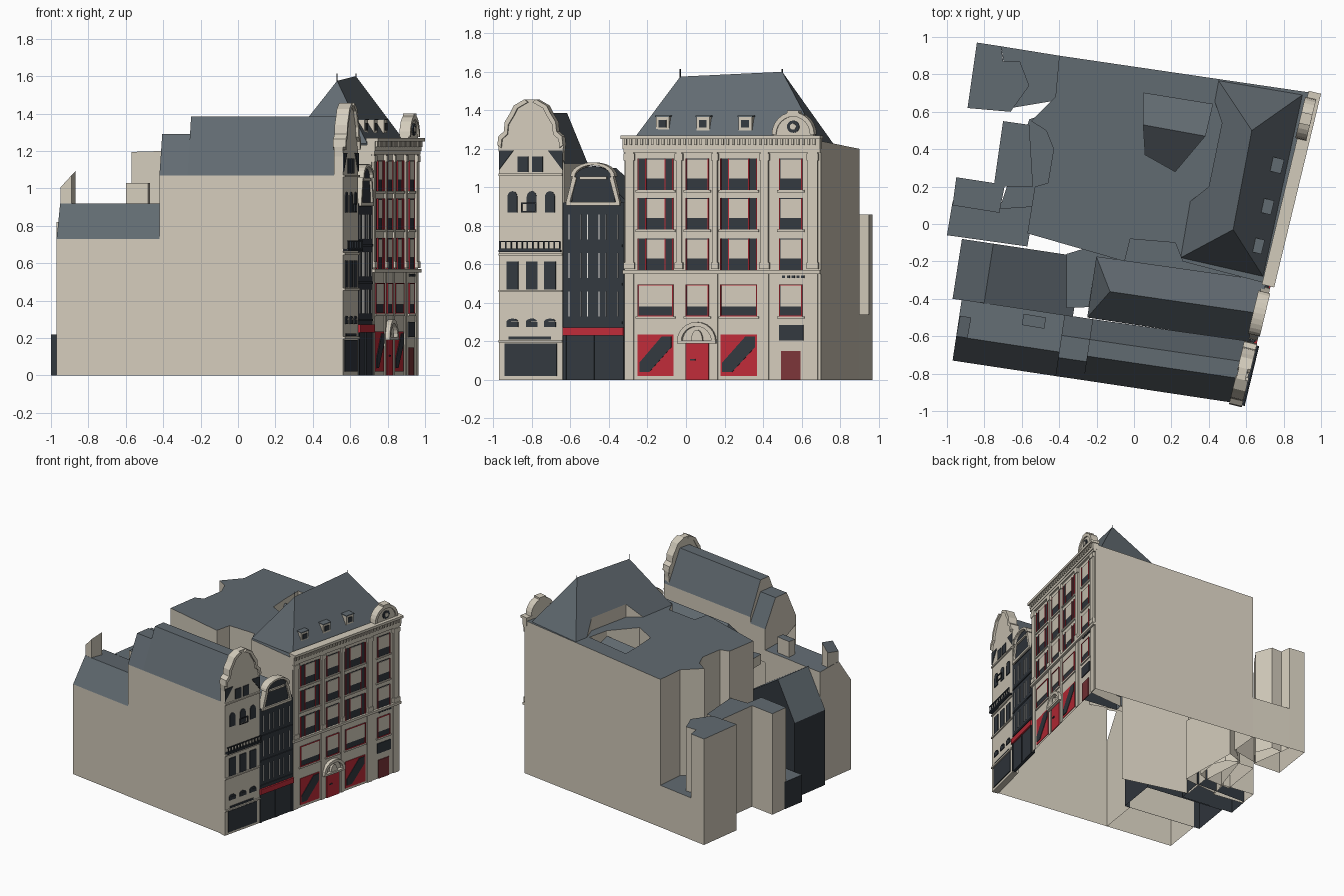
import bpy, bmesh, math
from mathutils import Vector
from mathutils.geometry import tessellate_polygon

cube = bpy.data.objects.get("Cube")
if cube:
    bpy.data.objects.remove(cube)


def material(name, r, g, b):
    m = bpy.data.materials.new(name)
    m.use_nodes = True
    m.diffuse_color = (r, g, b, 1)
    m.node_tree.nodes["Principled BSDF"].inputs["Base Color"].default_value = (r, g, b, 1)
    return m


STONE = material("warm stone", .65, .6, .5)
ROOF = material("slate roof", .12, .145, .165)
DARK = material("dark paint and glass", .032, .04, .05)
RED = material("red paint", .52, .025, .04)
MAROON = material("maroon door", .2, .035, .04)
WHITE = material("white trim", .8, .78, .74)


def build(name, verts, faces, wall, roof=None):
    """Mesh whose tilted or level faces take the roof colour."""
    bm = bmesh.new()
    vs = [bm.verts.new(v) for v in verts]
    for f in faces:
        bm.faces.new([vs[i] for i in f])
    bmesh.ops.recalc_face_normals(bm, faces=bm.faces)
    bm.normal_update()
    for f in bm.faces:
        f.material_index = int(roof is not None and abs(f.normal.z) > .2)
    me = bpy.data.meshes.new(name)
    bm.to_mesh(me)
    bm.free()
    me.materials.append(wall)
    if roof:
        me.materials.append(roof)
    ob = bpy.data.objects.new(name, me)
    bpy.context.collection.objects.link(ob)
    return ob


PARTY = .8  # shared walls only exist above this height


def block(name, plan, top, base=0, wall=STONE, hole=(), tilt=0, party=()):
    """Open-bottomed walls on a plan, with a roof that may tilt along x and have a hole."""
    n = len(plan)
    verts = [(x, y, base) for x, y in plan] + [(x, y, top + tilt * x) for x, y in plan]
    verts += [(x, y, top + tilt * x) for x, y in hole]
    faces = []
    for i in range(n):
        j = (i + 1) % n
        low = (i, j)
        if i in party:
            low = (len(verts), len(verts) + 1)
            verts += [(*plan[i], PARTY), (*plan[j], PARTY)]
        faces.append((*low, n + j, n + i))
    loops = [[Vector((x, y, 0)) for x, y in p] for p in (plan, hole) if p]
    faces += [tuple(n + i for i in t) for t in tessellate_polygon(loops)]
    return build(name, verts, faces, wall, ROOF)


def loft(name, section, p0, o0, p1, o1, wall=STONE, hip=0):
    """House body: a cross-section swept between two ends, the far ridge end set back by hip."""
    n = len(section)
    peak = max(z for s, z in section)
    back = (Vector(p0[:2]) - Vector(p1[:2])).normalized() * hip
    verts = [(p0[0] + o0[0] * s, p0[1] + o0[1] * s, z) for s, z in section]
    verts += [(p1[0] + o1[0] * s + back.x * (z == peak), p1[1] + o1[1] * s + back.y * (z == peak), z)
              for s, z in section]
    faces = [(i, i + 1, n + i + 1, n + i) for i in range(n - 1)]
    faces += [tuple(range(n)), tuple(range(n, n + n))]
    return build(name, verts, faces, wall, ROOF)


# Street line: the fronts share one slanted plane, addressed by y, z and outward depth
LEAN = .242
OUT = Vector((1, -LEAN, 0)).normalized()


def street(y, z=0, d=0):
    return Vector((.56 + LEAN * (y + .96), y, z)) + OUT * d


def slabs(name, mat, outlines, d0, d1):
    verts, faces = [], []
    for o in outlines:
        n, k = len(o), len(verts)
        verts += [street(y, z, d) for d in (d0, d1) for y, z in o]
        faces += [[k + i for i in range(n)], [k + n + i for i in range(n)]]
        faces += [(k + i, k + (i + 1) % n, k + n + (i + 1) % n, k + n + i) for i in range(n)]
    return build(name, verts, faces, mat)


def rect(y0, y1, z0, z1):
    return [(y0, z0), (y1, z0), (y1, z1), (y0, z1)]


def frame(y0, y1, z0, z1, t=.006):
    return [rect(y0, y0 + t, z0, z1), rect(y1 - t, y1, z0, z1),
            rect(y0, y1, z1 - t, z1), rect(y0, y1, z0, z0 + t)]


def arc(cy, cz, ry, rz, a0=0, a1=180, n=12):
    angles = [math.radians(a0 + (a1 - a0) * i / n) for i in range(n + 1)]
    return [(cy + ry * math.cos(a), cz + rz * math.sin(a)) for a in angles]


def arch_ring(cy, cz, r, t, squash=1):
    return arc(cy, cz, r, r * squash) + arc(cy, cz, r - t, (r - t) * squash, 180, 0)


# Main building with a sunken roof behind the ridge
F = (LEAN, 1)
N = (.148, .989)
TOP, TILT = 1.212, .03
pit = [(.05, .7), (.42, .64), (.38, .47), (.22, .28), (.06, .37), (.05, .53)]
north, south = street(.7), street(-.32)
block("main_building",
      [tuple(south.xy), tuple(north.xy), (-.4, .9), (-.42, .68), (-.55, .55), (-.47, .5),
       (-.43, .4), (-.46, .22), (-.53, .2), (-.57, -.05), (-.05, -.2), (-.02, -.08),
       (.22, -.1), (.26, -.2)], TOP, hole=pit, tilt=TILT, party=range(10, 14))
sunk = [1.08, 1.08, 1.18, 1, 1, 1.18]
build("sunken_roof", [(x, y, z) for (x, y), z in zip(pit, sunk)]
      + [(x, y, TOP + TILT * x) for x, y in pit],
      [(0, 1, 2, 5), (5, 2, 3, 4)] + [(i, (i + 1) % 6, 6 + (i + 1) % 6, 6 + i) for i in range(6)],
      STONE, ROOF)

# Hipped roof, its rear slope notched by the sunken court
notch = [(.3, .12, 1.22), (.4, .2, 1.33), (.47, .54, 1.33), (.43, .66, 1.22)]
build("hipped_roof",
      [(.69, -.28, 1.24), (.9, .69, 1.24), (.45, .77, 1.22), (.25, -.18, 1.22),
       (.53, -.03, 1.575), (.63, .5, 1.6)] + notch,
      [(0, 1, 5, 4), (1, 2, 5), (2, 9, 8, 7, 6, 3, 4, 5), (3, 0, 4)], ROOF)
build("notch_walls", notch + [(x, y, 1.1) for x, y, z in notch],
      [(i, i + 1, i + 5, i + 4) for i in range(3)], STONE)
for x, y in ((.53, -.03), (.63, .5)):
    block("roof_finial", [(x - .003, y), (x, y - .003), (x + .003, y), (x, y + .003)], 1.615, 1.57, DARK)

# Rear wings and courts
block("north_rear_wing", [(-.84, .97), (-.71, .95), (-.7, .87), (-.61, .87), (-.56, .74),
                          (-.66, .6), (-.89, .62)], .86)
block("north_court", [(-.71, .95), (-.4, .9), (-.42, .66), (-.66, .62)], .34)
block("west_wing", [(-.75, .2), (-.7, .55), (-.56, .53), (-.54, .2)], .82)
block("inner_court", [(-.72, .08), (-.56, .56), (-.43, .6), (-.42, .1)], .5)
block("west_tower", [(-.97, .1), (-.95, .25), (-.69, .21), (-.72, .06)], .82)
block("west_court", [(-1, -.06), (-.97, .12), (-.53, .1), (-.57, -.12)], .22, wall=DARK)
block("rear_link", [(-.36, -.16), (0, -.05), (.25, -.05), (.66, -.27), (.6, -.4), (-.36, -.45)],
      .88, PARTY)

# Corner house with its lower rear parts
corner, step, bend, tail = (.56, -.96), (-.27, -.835), (-.42, -.813), (-.97, -.73)
build("south_wall", [(*p, z) for z in (0, 1.02) for p in (corner, bend)], [(0, 1, 3, 2)], STONE)
loft("corner_house", [(0, 1), (0, 1.07), (.13, 1.385), (.22, 1.385), (.33, 1.12), (.33, PARTY)],
     corner, F, step, N)
loft("corner_house_rear", [(0, 1), (0, 1.07), (.1, 1.29), (.22, 1.29), (.33, 1.07), (.33, PARTY)],
     step, N, bend, N)
loft("corner_house_annex", [(0, 0), (0, .73), (.13, .92), (.33, .9), (.33, 0)], bend, N, tail, N)
block("annex_end_wall", [(-.95, -.6), (-.89, -.61), (-.87, -.5), (-.93, -.49)],
      2.04, .88, tilt=1.09)
block("annex_chimney", [(-.6, -.54), (-.48, -.56), (-.47, -.5), (-.59, -.48)], 1.03, .88)

# Narrow dark house and its rear house
loft("dark_house", [(0, PARTY), (0, .9), (.155, 1.1), (.33, .92), (.33, PARTY)],
     street(-.635, 0, -.01), F, (-.25, -.5), N, DARK, hip=.1)
E = (N[1], -N[0])
loft("dark_rear_house", [(0, 0), (0, .61), (.17, .91), (.65, .6), (.65, 0)],
     (-.97, -.4), E, (-.92, -.08), E, DARK)

# Corner house front with bell gable
half = [(.165, 0), (.165, 1.17), (.17, 1.22), (.165, 1.265), (.137, 1.29), (.132, 1.34),
        (.105, 1.385), (.085, 1.425), (.03, 1.457)]
MID = -.805
slabs("corner_gable_front", STONE,
      [[(MID + y, z) for y, z in half] + [(MID - y, z) for y, z in reversed(half)]], -.045, .004)
slabs("gable_coping", STONE,
      [[(MID + s * y, z) for y, z in half[2:]] + [(MID + s * (y - .018), z - .015)
       for y, z in reversed(half[2:])] for s in (1, -1)], -.05, .02)
slabs("gable_slate_corners", DARK,
      [[(MID + s * .165, 1.09), (MID + s * .165, 1.19), (MID + s * .09, 1.19)] for s in (1, -1)],
      .004, .01)
glass = [rect(MID + c - .027, MID + c + .027, 1.08, 1.16) for c in (-.04, .035)]
for c in (-.095, .005, .1):
    glass += [rect(MID + c - .03, MID + c + .03, .47, .615)]
    glass += [rect(MID + c - .03, MID + c + .03, .275, .3) + arc(MID + c, .3, .03, .018)[1:-1]]
    glass += [rect(MID + c - .025, MID + c + .025, .87, .95)[:2]
              + arc(MID + c, .95, .025, .03)]
slabs("corner_house_windows", DARK, glass + [rect(-.94, -.67, .02, .19), rect(-.92, -.7, .21, .225)],
      .004, .01)
slabs("corner_house_ledges", STONE, [rect(-.97, -.64, z, z + .012) for z in (.195, .455, .645, 1.06)],
      0, .015)
rails = [rect(-.965, -.645, z, z + .007) for z in (.675, .715)]
rails += [rect(y, y + .006, .675, .72) for y in [-.96 + .028 * i for i in range(12)]]
slabs("balcony_railing", DARK, rails + frame(-.85, -.77, .87, .92), .025, .032)
slabs("balcony_floor", DARK, [rect(-.965, -.645, .665, .675)], 0, .034)

# Dark house front
slabs("dark_front", DARK, [rect(-.637, -.32, 0, .92)], -.02, .004)
slabs("dark_gable", DARK, [rect(-.595, -.365, .9, 1.04)[:2] + arc(-.48, 1.04, .1, .07)], -.03, .006)
slabs("dark_gable_arch", STONE, [arch_ring(-.48, 1.055, .115, .022, .65)], -.04, .025)
slabs("dark_gable_scrolls", STONE,
      [[(-.48 + s * .14, .92), (-.48 + s * .12, .92), (-.48 + s * .085, 1.05), (-.48 + s * .105, 1.06)]
       for s in (1, -1)] + [rect(-.62, -.34, .905, .925), rect(-.55, -.41, 1.04, 1.055)], -.03, .018)
trim = []
for c in (-.575, -.48, -.385):
    for z in (.33, .53, .73):
        trim += [rect(c + s * .03 - .002, c + s * .03 + .002, z, z + .13) for s in (1, -1)]
slabs("dark_house_window_trim", WHITE, trim, .004, .009)
slabs("dark_house_sills", DARK, [rect(-.63, -.33, z, z + .012) for z in (.29, .49, .69)], 0, .01)
slabs("red_awning", RED, [rect(-.637, -.322, .23, .272)], 0, .018)
slabs("shop_posts", DARK, [rect(y, y + .015, 0, .23) for y in (-.635, -.49, -.337)], 0, .01)

# Grand house windows: dark glass, cream blinds and red frames
bays = [(-.25, -.065), (0, .12), (.18, .37), (.485, .605)]
panes, blinds, frames = [], [], []
for a, b in bays:
    wide = b - a > .15
    for z in (.57, .78, .985):
        inset = .045 if wide else .006
        panes.append(rect(a, b, z, z + .165))
        blinds.append(rect(a + inset, b - inset, z + .06, z + .16))
        frames += [rect(y, y + .005, z, z + .165)
                   for y in ([a, a + .04, b - .045, b - .005] if wide else [a, b - .005])]
    panes.append(rect(a, b, .33, .495))
    blinds.append(rect(a + .006, b - .006, .38, .489))
    frames += frame(a, b, .33, .495, .005)
slabs("grand_windows", DARK, panes, -.005, .003)
slabs("grand_blinds", STONE, blinds, .003, .006)
slabs("grand_window_frames", RED, frames, .003, .009)

# Grand house ground floor
shops = [bays[0], bays[2]]
slabs("shop_fronts", RED, [rect(a, b, .02, .235) for a, b in shops], -.005, .004)
slabs("shop_glass", DARK, [[(a + .01, .04), (a + .06, .04), (b - .01, .17), (b - .01, .225),
                            (b - .06, .225), (a + .01, .09)] for a, b in shops], .004, .008)
slabs("red_door", RED, [rect(0, .12, 0, .19)], 0, .008)
slabs("door_handle", DARK, [rect(.025, .05, .1, .108)], .008, .014)
slabs("door_arch", STONE, [arch_ring(.06, .2, .1, .022), rect(-.04, .16, .19, .205)], 0, .03)
slabs("door_fanlight", STONE, [arc(.06, .2, .03, .06)], 0, .02)
slabs("side_door", MAROON, [rect(.495, .595, 0, .15)], 0, .006)
slabs("side_window", DARK, [rect(.485, .61, .205, .285)] + [rect(.5 + .025 * i, .515 + .025 * i, .53, .542)
      for i in range(5)], 0, .007)

# Grand house pilasters, ledges and cornice
posts = [(-.315, -.27), (-.05, -.02), (.14, .165), (.39, .43), (.635, .685)]
slabs("pilasters", STONE, [rect(a, b, .575, 1.18) for a, b in posts], 0, .012)
slabs("capitals", STONE, [rect(a - .006, b + .006, z, z + .035)
                          for a, b in posts for z in (.575, 1.14)], 0, .018)
slabs("ground_pilasters", STONE, [rect(a, b, 0, .55) for a, b in posts], 0, .006)
slabs("string_course", STONE, [rect(-.325, .7, .55, .57)], 0, .02)
slabs("window_sills", STONE, [rect(a - .01, b + .01, z - .012, z)
                              for a, b in bays for z in (.33, .78, .985)], 0, .01)
slabs("cornice", STONE, [rect(-.325, .7, 1.2, 1.255)], -.025, .02)
slabs("cornice_cap", STONE, [rect(-.33, .705, 1.25, 1.27)], -.03, .038)
slabs("cornice_base", STONE, [rect(-.32, .7, 1.18, 1.2)], 0, .015)
slabs("cornice_brackets", STONE, [rect(y, y + .012, 1.22, 1.25)
                                  for y in [-.315 + .028 * i for i in range(36)]], 0, .03)

# Rounded pediment with a dark roundel
slabs("pediment", STONE, [arc(.56, 1.27, .105, .1)], -.035, .01)
slabs("pediment_arch", STONE, [arch_ring(.56, 1.275, .11, .022, 1.05), rect(.53, .59, 1.375, 1.4)],
      -.04, .02)
slabs("roundel", DARK, [arc(.56, 1.315, .032, .032, 0, 345, 15)], .01, .017)
slabs("roundel_face", STONE, [arc(.56, 1.315, .016, .016, 0, 345, 15)], .017, .021)

# Roof dormers
dormers = (-.14, .07, .29)
slabs("dormers", STONE, [rect(y - .034, y + .034, 1.295, 1.365) for y in dormers], -.17, -.075)
slabs("dormer_roofs", ROOF, [rect(y - .038, y + .038, 1.365, 1.372) for y in dormers], -.18, -.07)
slabs("dormer_windows", DARK, [rect(y - .02, y + .02, 1.31, 1.35) for y in dormers], -.075, -.07)
